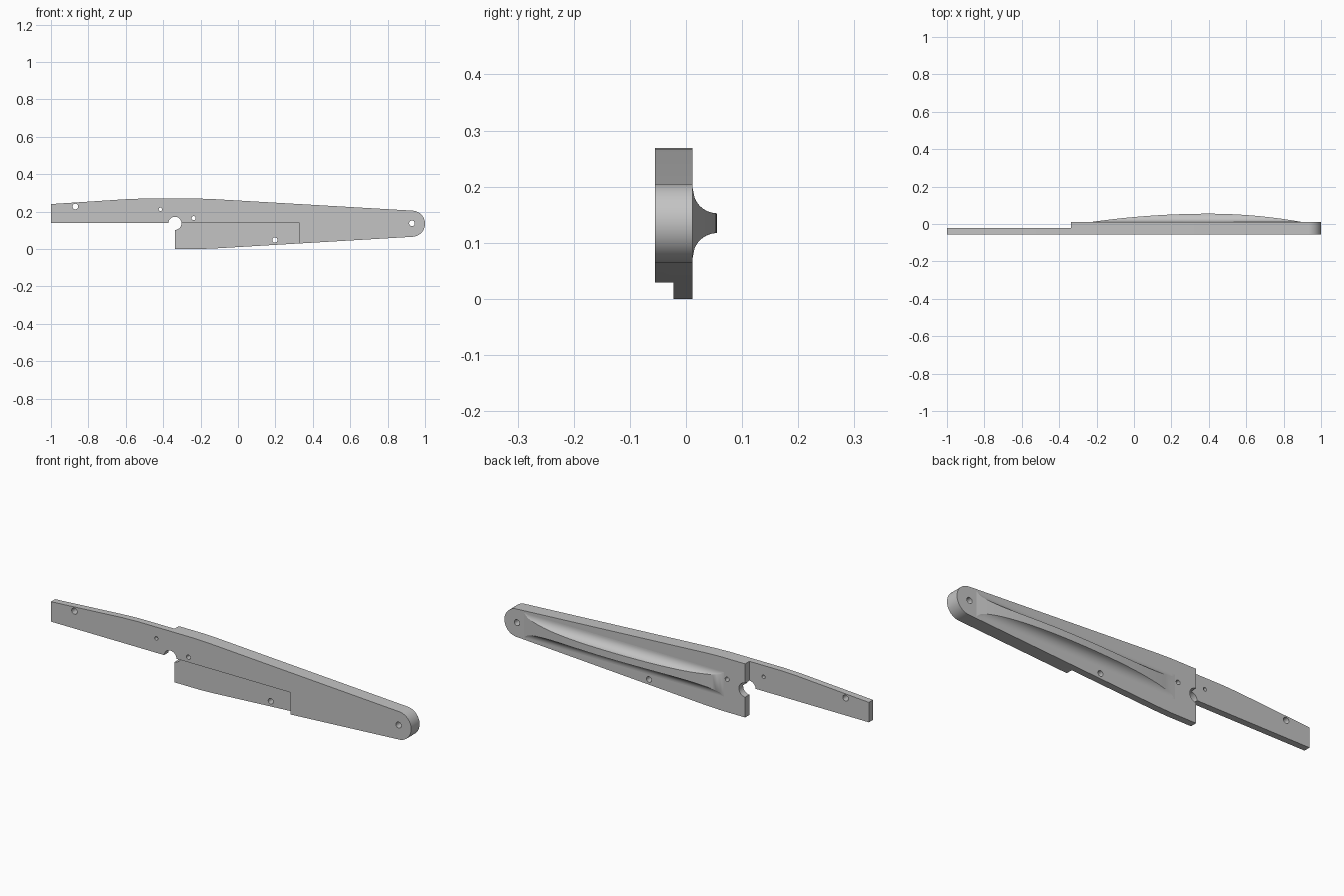
import bpy, bmesh
from math import sin, cos, pi, sqrt
from mathutils import Vector

cube = bpy.data.objects.get("Cube")
if cube:
    bpy.data.objects.remove(cube, do_unlink=True)

grey = bpy.data.materials.new("plain grey")
grey.use_nodes = True
grey.diffuse_color = (0.55, 0.55, 0.55, 1)
grey.node_tree.nodes["Principled BSDF"].inputs["Base Color"].default_value = grey.diffuse_color

FRONT, SPLIT, BACK = -0.055, -0.022, 0.012   # depth of the two layers
STEP_X, EDGE_Z, MID_Z = -0.337, 0.14, 0.135  # step in the arm, lower edge, centre line


def finish(bm, name):
    bmesh.ops.recalc_face_normals(bm, faces=bm.faces)
    mesh = bpy.data.meshes.new(name)
    bm.to_mesh(mesh)
    bm.free()
    obj = bpy.data.objects.new(name, mesh)
    bpy.context.collection.objects.link(obj)
    mesh.materials.append(grey)
    return obj


def prism(name, outline, y0, y1):
    """Extrude an x-z outline from y0 to y1."""
    bm = bmesh.new()
    face = bm.faces.new([bm.verts.new((x, y0, z)) for x, z in outline])
    ext = bmesh.ops.extrude_face_region(bm, geom=[face])
    verts = [g for g in ext["geom"] if isinstance(g, bmesh.types.BMVert)]
    bmesh.ops.translate(bm, verts=verts, vec=Vector((0, y1 - y0, 0)))
    return finish(bm, name)


def arc(cx, cz, r, a0, a1, n):
    return [(cx + r * cos(a0 + (a1 - a0) * i / n), cz + r * sin(a0 + (a1 - a0) * i / n))
            for i in range(n + 1)]


def box(name, x0, x1, z0, z1, y0, y1):
    return prism(name, [(x0, z0), (x1, z0), (x1, z1), (x0, z1)], y0, y1)


def cut(obj, cutter):
    cutter.hide_render = True
    mod = obj.modifiers.new("cut", "BOOLEAN")
    mod.operation, mod.solver, mod.object = "DIFFERENCE", "EXACT", cutter
    bpy.context.view_layer.objects.active = obj
    bpy.ops.object.modifier_apply(modifier=mod.name)
    bpy.data.objects.remove(cutter, do_unlink=True)


def smooth(obj, angle):
    bpy.ops.object.select_all(action="DESELECT")
    obj.select_set(True)
    bpy.context.view_layer.objects.active = obj
    bpy.ops.object.shade_smooth_by_angle(angle=angle)


# Arm: tapered outline with a round tip, gently curved along the top
tip = arc(0.93, MID_Z, 0.07, -pi / 2 + 0.06, pi / 2 - 0.06, 32)
outline = [(-1, 0), (-0.2, 0), (-0.12, 0.003)] + tip
outline += [(-0.12, 0.266), (-0.2, 0.269), (-0.52, 0.269), (-0.6, 0.266), (-1, 0.24)]
arm = prism("arm", outline, FRONT, BACK)

# Half-lap steps: front layer stops low, back layer stops at the left
cut(arm, box("back_step", -1.1, STEP_X, -0.1, 0.4, SPLIT, 0.1))
cut(arm, box("front_step", -1.1, 0.33, -0.1, EDGE_Z, -0.1, SPLIT))

# Pivot notch and pin holes
for x, z, r in [(STEP_X, 0.137, 0.035), (-0.87, 0.227, 0.015), (-0.415, 0.212, 0.009),
                (-0.237, 0.165, 0.011), (0.197, 0.048, 0.014), (0.93, 0.137, 0.015)]:
    cut(arm, prism("hole", arc(x, z, r, 0, 2 * pi * 31 / 32, 31), -0.1, 0.1))
smooth(arm, 0.45)

# Rib: concave flanks on a fixed section, topped by a long arch
PEAK, HALF_TOP, FILLET = 0.4, 0.0175, 0.044
STATIONS, STEPS = 56, 10


def rib_height(x):
    t = (x - PEAK) / (0.49 if x > PEAK else 0.62)
    return max(0.0, 0.043 * (1 - t * t))


def rib_half_width(h):
    return HALF_TOP + FILLET - sqrt(FILLET ** 2 - (FILLET - h) ** 2)


bm = bmesh.new()
rows = []
for i in range(STATIONS + 1):
    x = -0.22 + 1.11 * i / STATIONS
    top = rib_height(x)
    flank = [(rib_half_width(h), h) for h in (top * (k / STEPS) ** 2 for k in range(STEPS + 1))]
    section = [(-w, h) for w, h in flank] + [(w, h) for w, h in reversed(flank)]
    rows.append([bm.verts.new((x, BACK + h, MID_Z + w)) for w, h in section])
for a, b in zip(rows, rows[1:]):
    for k in range(len(a) - 1):
        bm.faces.new((a[k], a[k + 1], b[k + 1], b[k]))
bmesh.ops.remove_doubles(bm, verts=bm.verts, dist=0.00002)
rib = finish(bm, "rib")
# The open strip must face away from the plate
if sum(f.normal.y * f.area for f in rib.data.polygons) < 0:
    rib.data.flip_normals()
smooth(rib, 0.45)
